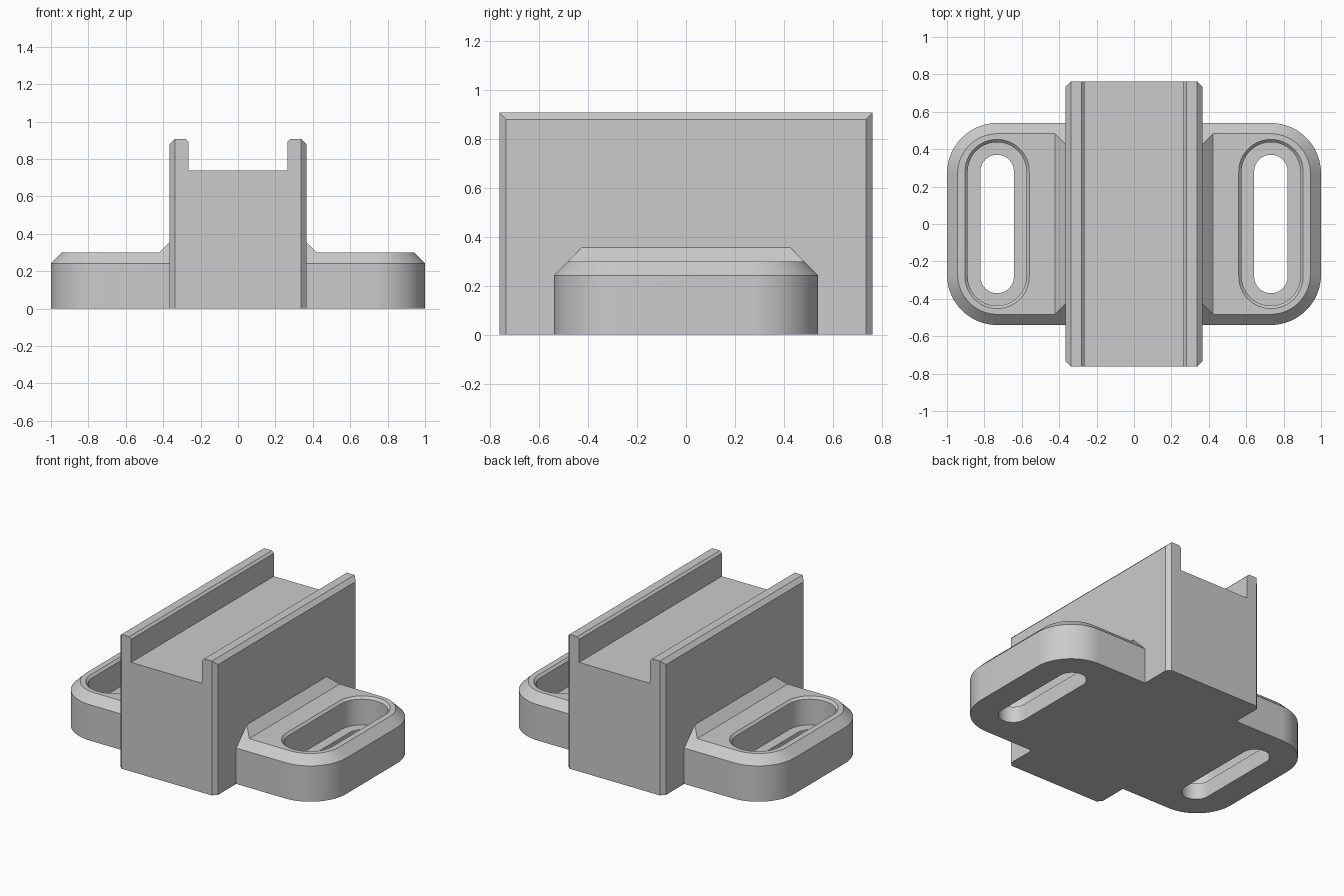
import bpy, bmesh
from math import cos, sin, pi

cube = bpy.data.objects.get("Cube")
if cube:
    bpy.data.objects.remove(cube, do_unlink=True)

grey = bpy.data.materials.new("plain grey")
grey.use_nodes = True
COLOUR = (0.6, 0.6, 0.6, 1)
grey.diffuse_color = COLOUR
grey.node_tree.nodes["Principled BSDF"].inputs["Base Color"].default_value = COLOUR


def rounded_rect(hx, hy, r, z, cx=0, segs=24):
    """Closed outline of a rectangle with rounded corners."""
    pts = []
    for i, (sx, sy) in enumerate([(1, 1), (-1, 1), (-1, -1), (1, -1)]):
        for k in range(segs + 1 if r else 1):
            a = (i + k / segs) * pi / 2
            pts.append((cx + sx * (hx - r) + r * cos(a), sy * (hy - r) + r * sin(a), z))
    return pts


def loft(name, loops, corner_cuts=()):
    """Capped solid through matching outlines, with optional planar corner cuts."""
    bm = bmesh.new()
    rings = [[bm.verts.new(p) for p in loop] for loop in loops]
    n = len(rings[0])
    for low, high in zip(rings, rings[1:]):
        for i in range(n):
            j = (i + 1) % n
            bm.faces.new((low[i], low[j], high[j], high[i]))
    bm.faces.new(rings[0][::-1])
    bm.faces.new(rings[-1])
    bmesh.ops.remove_doubles(bm, verts=bm.verts[:], dist=1e-5)
    for co, no in corner_cuts:
        cut = bmesh.ops.bisect_plane(bm, geom=bm.verts[:] + bm.edges[:] + bm.faces[:],
                                     plane_co=co, plane_no=no, clear_outer=True)
        edges = [e for e in cut["geom_cut"] if isinstance(e, bmesh.types.BMEdge)]
        bmesh.ops.edgeloop_fill(bm, edges=edges)
    bmesh.ops.recalc_face_normals(bm, faces=bm.faces[:])
    mesh = bpy.data.meshes.new(name)
    bm.to_mesh(mesh)
    bm.free()
    mesh.materials.append(grey)
    obj = bpy.data.objects.new(name, mesh)
    bpy.context.collection.objects.link(obj)
    return obj


def combine(target, tool, operation):
    """Apply a boolean and discard the tool object."""
    mod = target.modifiers.new(operation.lower(), "BOOLEAN")
    mod.operation, mod.solver, mod.object = operation, "EXACT", tool
    bpy.context.view_layer.objects.active = target
    bpy.ops.object.modifier_apply(modifier=mod.name)
    bpy.data.objects.remove(tool, do_unlink=True)


# Foot plate with chamfered top rim
C = 0.057
Z1, Z2 = 0.242, 0.299
bracket = loft("mounting_bracket", [
    rounded_rect(1, 0.54, 0.27, 0),
    rounded_rect(1, 0.54, 0.27, Z1),
    rounded_rect(1 - C, 0.54 - C, 0.27 - C, Z2)])

# Counterbored slots through both feet
SLOT = [(0.09, -0.1), (0.09, 0.11), (0.157, 0.11), (0.157, Z2 - 0.015), (0.257, Z2 + 0.085)]
for side in (-1, 1):
    cutter = loft("slot_cutter", [rounded_rect(r, 0.28 + r, r, z, side * 0.732) for r, z in SLOT])
    combine(bracket, cutter, "DIFFERENCE")

# Sloped gussets where the feet meet the block
gusset = loft("gusset", [rounded_rect(0.365 + C, 0.54 - C, 0, Z2),
                         rounded_rect(0.365, 0.54 - 2 * C, 0, Z2 + C)])
combine(bracket, gusset, "UNION")

# Central block with a channel between two rails, all outer corners chamfered
W, L, H, B = 0.365, 0.762, 0.907, 0.027
half = [(W, 0), (W, H - B), (W - B, H), (0.28, H), (0.265, H - 0.015), (0.265, 0.737)]
profile = half + [(-x, z) for x, z in reversed(half)]
cuts = [((sx * (W - B), sy * L, 0), (sx, sy, 0)) for sx in (-1, 1) for sy in (-1, 1)]
block = loft("channel_block", [[(x, y, z) for x, z in profile] for y in (-L, L)], cuts)
combine(bracket, block, "UNION")

# Smooth the rounded walls and keep the edges crisp
bpy.ops.object.select_all(action="DESELECT")
bracket.select_set(True)
bpy.context.view_layer.objects.active = bracket
bpy.ops.object.shade_smooth_by_angle(angle=pi / 6)
